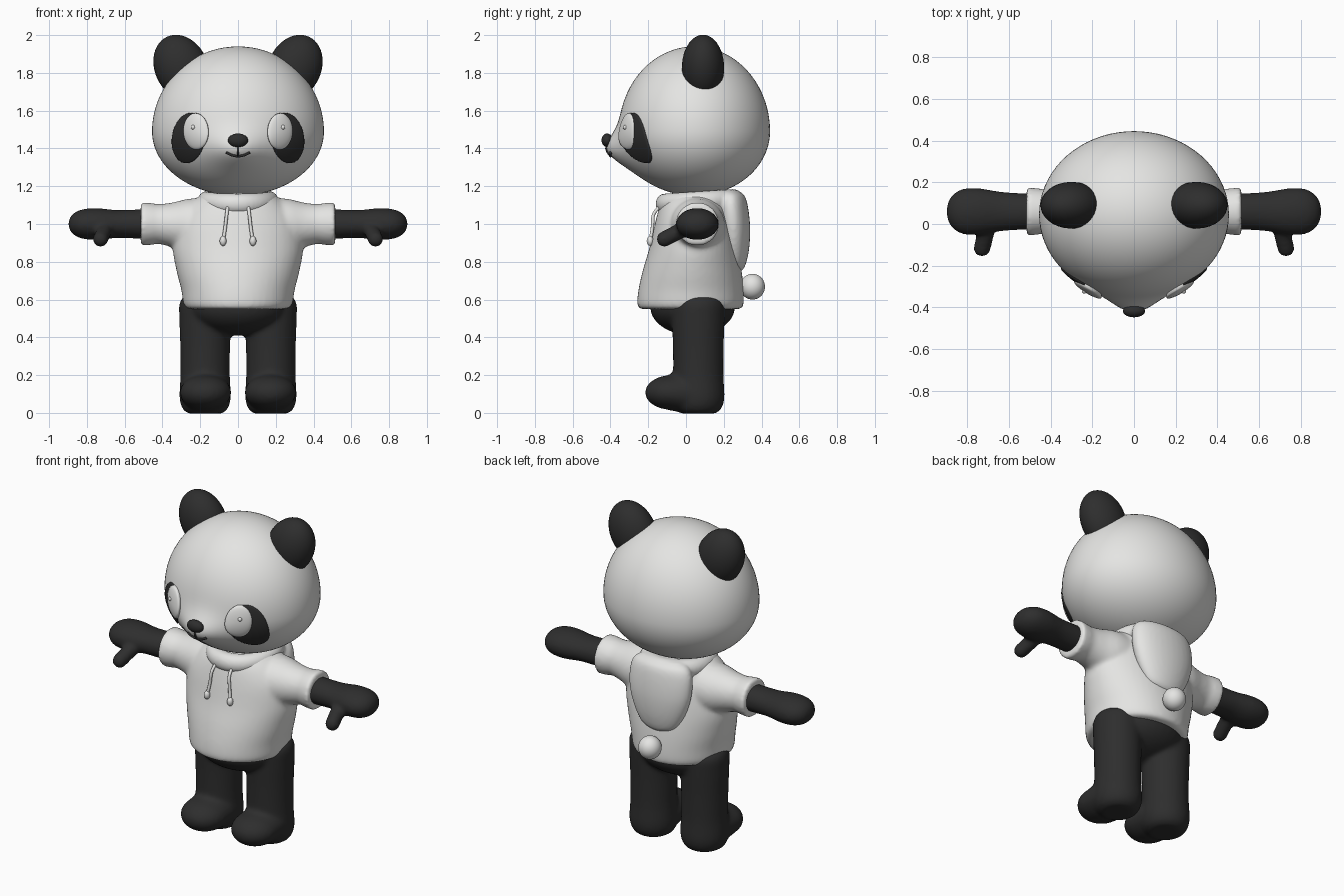
import bpy, bmesh, math
from mathutils import Matrix, Vector

if "Cube" in bpy.data.objects:
    bpy.data.objects.remove(bpy.data.objects["Cube"])


def material(name, rgb):
    m = bpy.data.materials.new(name)
    m.use_nodes = True
    m.diffuse_color = (*rgb, 1)
    m.node_tree.nodes["Principled BSDF"].inputs["Base Color"].default_value = (*rgb, 1)
    return m


WHITE = material("soft white", (0.78, 0.78, 0.765))
BLACK = material("charcoal black", (0.027, 0.027, 0.027))


def finish(bm, name, mat, voxel=0, smooth=6):
    """Turn a bmesh into a smooth object, optionally fused by remeshing."""
    bmesh.ops.recalc_face_normals(bm, faces=bm.faces)
    for f in bm.faces:
        f.smooth = True
    me = bpy.data.meshes.new(name)
    bm.to_mesh(me)
    bm.free()
    me.materials.append(mat)
    ob = bpy.data.objects.new(name, me)
    bpy.context.scene.collection.objects.link(ob)
    if voxel:
        r = ob.modifiers.new("fuse", 'REMESH')
        r.mode = 'VOXEL'
        r.voxel_size = voxel
        r.use_smooth_shade = True
        s = ob.modifiers.new("soften", 'SMOOTH')
        s.factor = 0.5
        s.iterations = smooth
    return ob


def ball(bm, centre, radii, tilt=0, seg=32):
    m = (Matrix.Translation(centre) @ Matrix.Rotation(tilt, 4, 'Y')
         @ Matrix.Diagonal((*radii, 1)))
    return bmesh.ops.create_uvsphere(bm, u_segments=seg, v_segments=seg * 3 // 4,
                                     radius=1, matrix=m)["verts"]


def spline(pts, steps=5):
    """Catmull-Rom through tuples of any length."""
    p = [Vector(q) for q in pts]
    p = [p[0]] + p + [p[-1]]
    out = []
    for a, b, c, d in zip(p, p[1:], p[2:], p[3:]):
        for i in range(steps):
            t = i / steps
            out.append(b + (c - a) * (t / 2) + (2 * a - 5 * b + 4 * c - d) * (t * t / 2)
                       + (3 * b - a - 3 * c + d) * (t ** 3 / 2))
    return out + [p[-1]]


def skin(bm, rings):
    """Bridge rings of points and cap both ends."""
    rows = [[bm.verts.new(co) for co in ring] for ring in rings]
    n = len(rows[0])
    for a, b in zip(rows, rows[1:]):
        for i in range(n):
            j = (i + 1) % n
            bm.faces.new((a[i], a[j], b[j], b[i]))
    bm.faces.new(rows[0])
    bm.faces.new(rows[-1])


def circle(n=32):
    return [(math.cos(i * math.tau / n), math.sin(i * math.tau / n)) for i in range(n)]


def tube(bm, pts, r):
    pts = [Vector(p) for p in pts]
    rings = []
    for i, p in enumerate(pts):
        d = pts[min(i + 1, len(pts) - 1)] - pts[max(i - 1, 0)]
        q = d.to_track_quat('Z', 'Y')
        rings.append([p + q @ Vector((r * c, r * s, 0)) for c, s in circle(10)])
    skin(bm, rings)


# Head: egg with a soft muzzle; face_y gives the depth of the face at x, z
HX, HY, HZ, HC = 0.455, 0.4, 1.49, 0.045


def muzzle(x, z):
    return 0.085 * math.exp(-(x / 0.15) ** 2 - ((z - 1.385) / 0.1) ** 2)


def face_y(x, z):
    h = 0.45 if z > HZ else 0.34
    f = math.sqrt(max(0, 1 - (x / HX) ** 2 - ((z - HZ) / h) ** 2))
    return HC - f * (HY + muzzle(x, z))


bm = bmesh.new()
for v in ball(bm, (0, 0, 0), (1, 1, 1), seg=72):
    x, y, z = v.co
    x, z = x * HX, HZ + z * (0.45 if z > 0 else 0.34)
    v.co = (x, HC + y * (HY + (muzzle(x, z) if y < 0 else 0)), z)
finish(bm, "head", WHITE)


def face_plate(bm, cx, cz, rx, rz, tilt, lift, bulge):
    """Oval plate that hugs the face, with its rim sunk into the head."""
    rings = []
    for k in [1.02, 1, 0.96, 0.85, 0.7, 0.5, 0.3, 0.1]:
        ring = []
        for c, s in circle(40):
            u, w = c * rx * k, s * rz * k
            x = cx + u * math.cos(tilt) + w * math.sin(tilt)
            z = cz - u * math.sin(tilt) + w * math.cos(tilt)
            out = lift + bulge * math.sqrt(1 - k * k) if k <= 1 else -0.01
            ring.append((x, face_y(x, z) - out, z))
        rings.append(ring)
    skin(bm, rings)


for s, side in ((1, "left"), (-1, "right")):
    # Eyes
    bm = bmesh.new()
    face_plate(bm, s * 0.262, 1.455, 0.087, 0.133, -s * 0.16, 0.008, 0.002)
    finish(bm, side + "_eye_patch", BLACK)
    bm = bmesh.new()
    face_plate(bm, s * 0.222, 1.49, 0.066, 0.096, s * 0.05, 0.012, 0.016)
    finish(bm, side + "_eye", WHITE)
    bm = bmesh.new()
    ball(bm, (s * 0.238, face_y(s * 0.238, 1.512) - 0.025, 1.512), (0.012,) * 3, seg=16)
    finish(bm, side + "_eye_glint", WHITE)

    # Ears
    bm = bmesh.new()
    ball(bm, (s * 0.3, 0.09, 1.828), (0.14, 0.112, 0.18), s * 0.44)
    finish(bm, side + "_ear", BLACK)

    # Arm with mitten hand and thumb: x, half depth, half height
    bm = bmesh.new()
    arm = spline([(0.35, 0.085, 0.075), (0.52, 0.087, 0.077), (0.64, 0.095, 0.074),
                  (0.75, 0.112, 0.084), (0.83, 0.105, 0.076), (0.88, 0.067, 0.048),
                  (0.898, 0.015, 0.01)])
    skin(bm, [[(s * x, 0.06 + a * c, 1 + b * w) for c, w in circle()] for x, a, b in arm])
    for i in range(7):
        t = i / 6
        ball(bm, (s * (0.7 + 0.028 * t), -0.115 * t, 0.98 - 0.06 * t), (0.042,) * 3, seg=16)
    finish(bm, side + "_arm", BLACK, 0.012, 5)

    # Drawstring with a bead at its end
    bm = bmesh.new()
    tube(bm, spline([(s * 0.055, -0.14, 1.09), (s * 0.06, -0.172, 1.05),
                     (s * 0.068, -0.178, 0.98), (s * 0.077, -0.188, 0.92)]), 0.009)
    ball(bm, (s * 0.079, -0.19, 0.91), (0.018, 0.018, 0.026), seg=16)
    finish(bm, side + "_drawstring", WHITE)

# Nose and mouth
bm = bmesh.new()
ball(bm, (0, face_y(0, 1.443) - 0.006, 1.443), (0.053, 0.03, 0.036))
finish(bm, "nose", BLACK)
bm = bmesh.new()
smile = [(i / 8 * 0.062, 1.359 + 0.02 * (i / 8) ** 2) for i in range(-8, 9)]
tube(bm, [(x, face_y(x, z) - 0.002, z) for x, z in smile], 0.007)
tube(bm, [(0, face_y(0, z) - 0.002, z) for z in (1.42, 1.4, 1.38, 1.36)], 0.006)
finish(bm, "mouth", BLACK)

# Hoodie body: z, half width, front y, back y
bm = bmesh.new()
body = spline([(0.55, 0.27, -0.245, 0.29), (0.575, 0.288, -0.258, 0.305),
               (0.65, 0.3, -0.252, 0.305), (0.75, 0.325, -0.23, 0.295),
               (0.87, 0.345, -0.195, 0.275), (1.0, 0.33, -0.165, 0.25),
               (1.09, 0.27, -0.14, 0.23), (1.15, 0.2, -0.11, 0.22)])
skin(bm, [[(w * c, (f + b) / 2 + (b - f) / 2 * s, z) for c, s in circle(48)]
          for z, w, f, b in body])
# Sleeves: x, centre z, radius
sleeve = spline([(0.1, 0.99, 0.15), (0.25, 0.99, 0.145), (0.35, 0.995, 0.118),
                 (0.42, 1, 0.106), (0.46, 1, 0.111), (0.515, 1, 0.116)])
for s in (1, -1):
    skin(bm, [[(s * x, 0.06 + r * c, z + r * w) for c, w in circle()] for x, z, r in sleeve])
finish(bm, "hoodie", WHITE, 0.013, 5)

# Hood: rolled collar around the neck and a bag hanging down the back
bm = bmesh.new()
rolls = []
for c, s in circle(48):
    centre = Vector((0.165 * c, 0.07 + 0.18 * s, 1.118 + 0.012 * s))
    out = Vector((c, s, 0))
    rolls.append([bm.verts.new(centre + out * 0.052 * a + Vector((0, 0, 0.056 * b)))
                  for a, b in circle(16)])
for a, b in zip(rolls, rolls[1:] + rolls[:1]):
    for i in range(16):
        j = (i + 1) % 16
        bm.faces.new((a[i], a[j], b[j], b[i]))
hood = spline([(0.745, 0.03, 0.265, 0.02), (0.775, 0.11, 0.262, 0.05),
               (0.86, 0.165, 0.255, 0.078), (0.97, 0.2, 0.25, 0.09),
               (1.08, 0.205, 0.24, 0.09), (1.15, 0.18, 0.235, 0.075),
               (1.18, 0.12, 0.23, 0.04)])
skin(bm, [[(w * c, y + d * s, z) for c, s in circle()] for z, w, y, d in hood])
finish(bm, "hood", WHITE, 0.011, 4)

# Trousers: hips, legs and feet fused together
bm = bmesh.new()
ball(bm, (0, 0.035, 0.56), (0.27, 0.225, 0.15))
leg = spline([(-0.004, 0.085), (0.02, 0.118), (0.08, 0.136), (0.2, 0.131), (0.35, 0.132),
              (0.5, 0.137), (0.58, 0.136), (0.62, 0.11)])
for s in (1, -1):
    skin(bm, [[(s * 0.174 + r * c, 0.065 + r * 1.02 * w, z) for c, w in circle()]
              for z, r in leg])
    for y, top in ((-0.075, 0.092), (-0.04, 0.1), (0.0, 0.107)):
        ball(bm, (s * 0.172, y, 0.108), (0.136, 0.142, top))
finish(bm, "legs", BLACK, 0.013, 6)

# Tail
bm = bmesh.new()
ball(bm, (0, 0.352, 0.668), (0.066, 0.066, 0.068))
finish(bm, "tail", WHITE)
